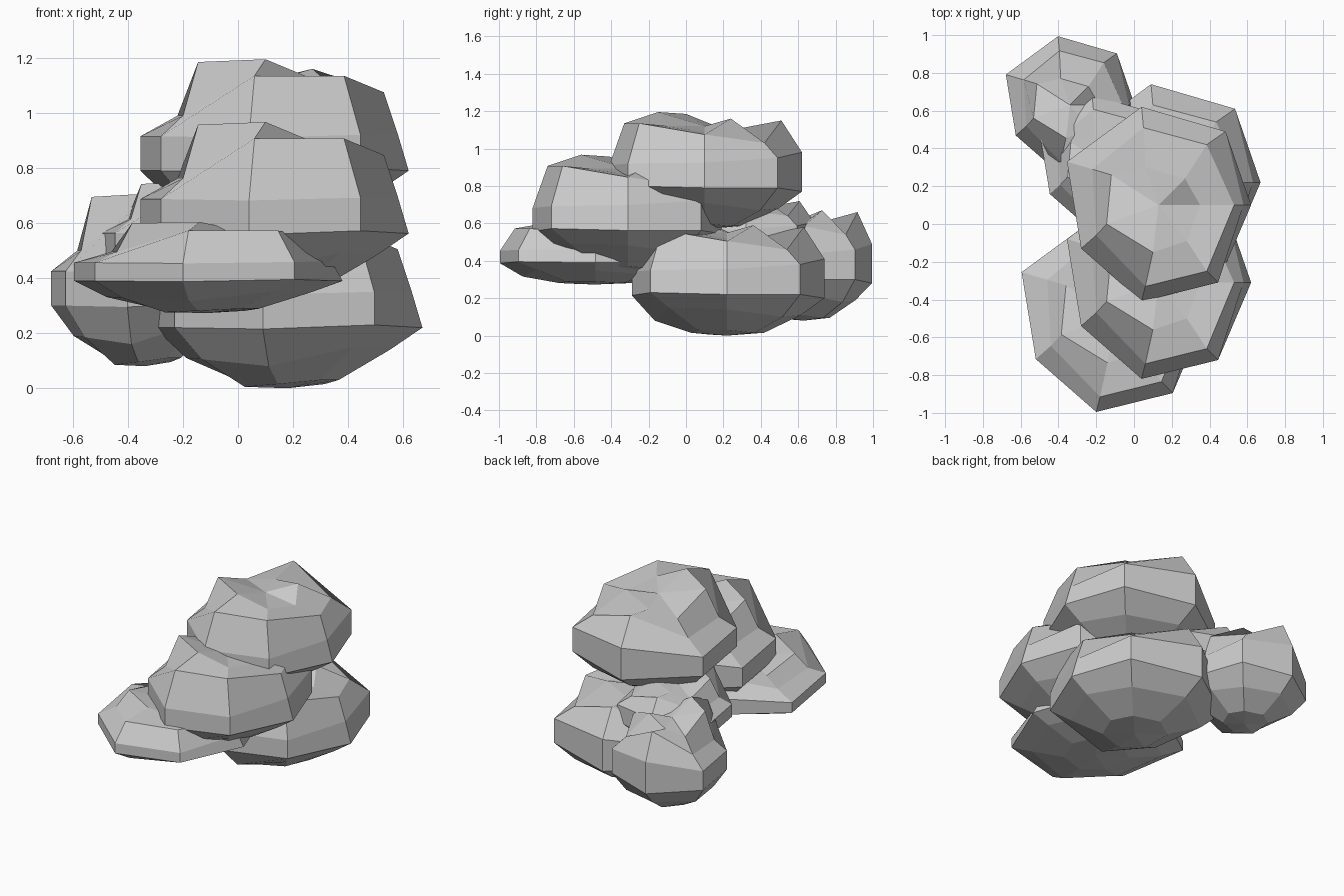
import bpy, bmesh

if "Cube" in bpy.data.objects:
    bpy.data.objects.remove(bpy.data.objects["Cube"])

# Seven-sided boulder outline, and the rings derived from it
OUTLINE = [(-.355, .33), (-.28, -.13), (.04, -.41), (.445, -.31),
           (.62, .1), (.485, .49), (.04, .62)]
CENTRE = (.13, .1)
SHOULDER = [(-.22, .29, .99), (-.2, -.06, .99), (.06, -.33, 1.135), (.385, -.25, 1.135),
            (.53, .1, 1.075), (.385, .42, 1.03), (.05, .51, 1.15)]
CROWN = [(-.12, .26, 1.08), (-.145, 0, 1.185), (.1, -.15, 1.195), (.28, -.09, 1.12),
         (.35, .1, 1.09), (.27, .24, 1.16), (.06, .3, 1.11)]


def scaled_ring(factor, heights):
    cx, cy = CENTRE
    return [(cx + (x - cx) * factor, cy + (y - cy) * factor, z)
            for (x, y), z in zip(OUTLINE, heights)]


def boulder_mesh():
    rings = [
        scaled_ring(.38, [.6, .575, .585, .6, .6, .585, .585]),
        scaled_ring(.76, [.68, .675, .65, .72, .71, .67, .68]),
        scaled_ring(1, [.79, .79, .785, .8, .79, .79, .77]),
        scaled_ring(1, [.915, .915, .91, .92, .92, .95, .98]),
        SHOULDER, CROWN]
    # the right corner tapers straight up to the shoulder
    rings[3][4] = (.58, .1, .925)
    bm = bmesh.new()
    rows = [[bm.verts.new(p) for p in r] for r in rings]
    n = len(OUTLINE)
    for a, b in zip(rows, rows[1:]):
        for i in range(n):
            j = (i + 1) % n
            bm.faces.new((a[i], a[j], b[j], b[i]))
    # underside and dented crown
    for row, z in ((rows[0], .57), (rows[-1], 1.12)):
        tip = bm.verts.new((*CENTRE, z))
        for i in range(n):
            bm.faces.new((row[i], row[(i + 1) % n], tip))
    bmesh.ops.recalc_face_normals(bm, faces=bm.faces)
    me = bpy.data.meshes.new("boulder")
    bm.to_mesh(me)
    bm.free()
    return me


# One boulder, placed and squashed into a pile: location, plan scale, height scale
mesh = boulder_mesh()
PILE = {
    "top_boulder": ((0, 0, 0), 1, 1),
    "middle_boulder": ((0, -.41, -.228), 1, 1),
    "flat_front_boulder": ((-.24, -.585, -.029), 1, .53),
    "base_boulder": ((.05, .12, -.57), 1, 1),
    "back_left_boulder": ((-.43, .56, -.49), .7, 1),
    "wedged_boulder": ((-.25, .25, -.04), .7, .66),
}
for name, (loc, s, sz) in PILE.items():
    ob = bpy.data.objects.new(name, mesh)
    ob.location = loc
    ob.scale = (s, s, sz)
    bpy.context.collection.objects.link(ob)
